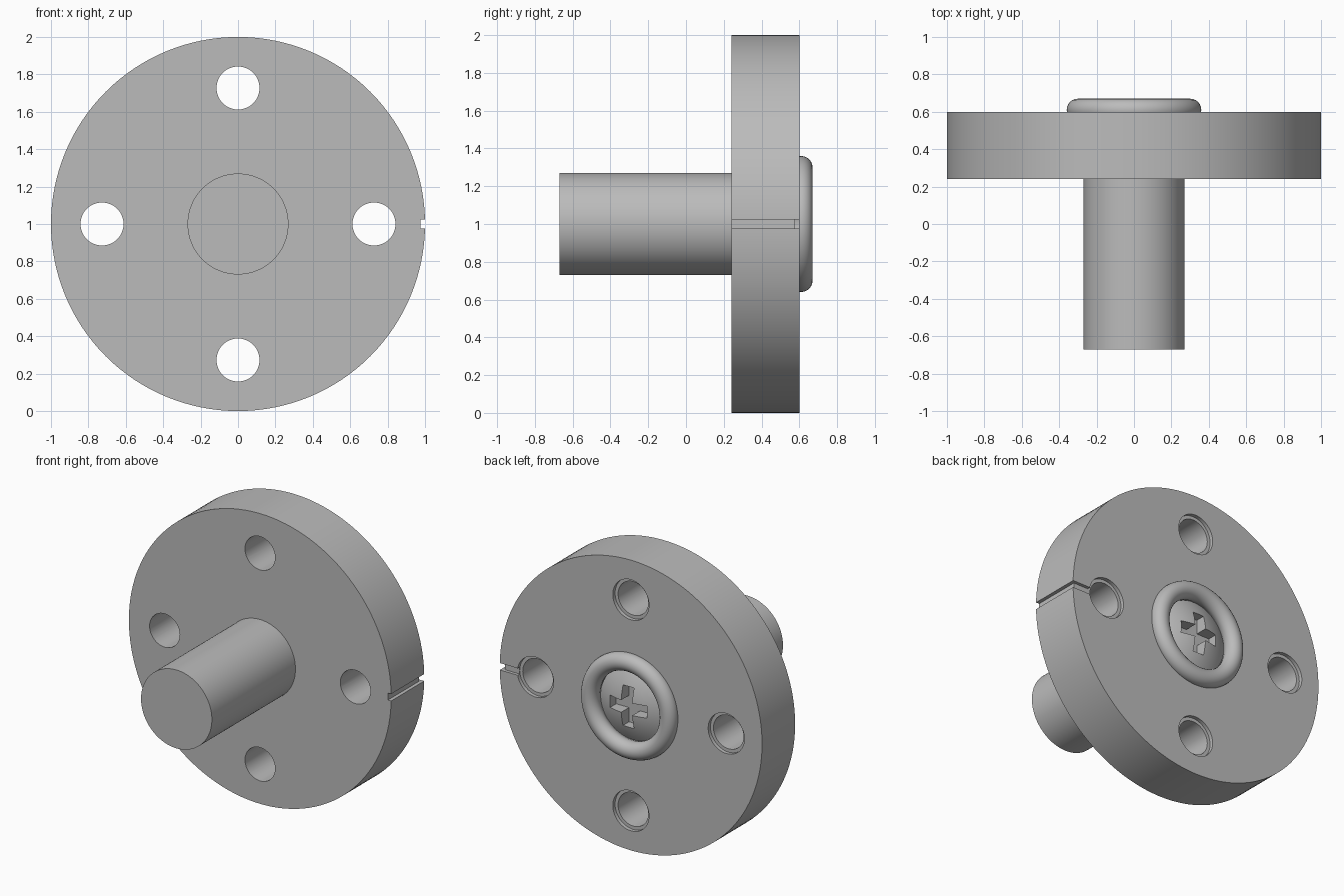
import bpy, bmesh, math
from mathutils import Matrix, Vector

old = bpy.data.objects.get("Cube")
if old:
    bpy.data.objects.remove(old, do_unlink=True)

grey = bpy.data.materials.new("plain_grey")
grey.use_nodes = True
colour = (0.5, 0.5, 0.5, 1)
grey.diffuse_color = colour
grey.node_tree.nodes["Principled BSDF"].inputs["Base Color"].default_value = colour

AXIS = Vector((0, 0, 1))


def add_object(name, bm):
    bmesh.ops.recalc_face_normals(bm, faces=bm.faces)
    mesh = bpy.data.meshes.new(name)
    bm.to_mesh(mesh)
    bm.free()
    mesh.materials.append(grey)
    obj = bpy.data.objects.new(name, mesh)
    bpy.context.collection.objects.link(obj)
    return obj


def lathe(name, profile, centre=AXIS, steps=96, closed=False):
    """Turn a (radius, y) profile about a line parallel to y."""
    bm = bmesh.new()
    verts = [bm.verts.new((r, y, 0)) for r, y in profile]
    pairs = list(zip(verts, verts[1:]))
    if closed:
        pairs.append((verts[-1], verts[0]))
    edges = [bm.edges.new(p) for p in pairs]
    bmesh.ops.spin(bm, geom=verts + edges, cent=(0, 0, 0), axis=(0, 1, 0),
                   angle=math.tau, steps=steps)
    bmesh.ops.remove_doubles(bm, verts=bm.verts, dist=0.0001)
    bmesh.ops.translate(bm, verts=bm.verts, vec=centre)
    return add_object(name, bm)


def box(name, low, high):
    low, high = Vector(low), Vector(high)
    bm = bmesh.new()
    size = Matrix.Diagonal((*(high - low), 1))
    bmesh.ops.create_cube(bm, size=1, matrix=Matrix.Translation((low + high) / 2) @ size)
    return add_object(name, bm)


def cut(target, cutter):
    cutter.hide_render = True
    mod = target.modifiers.new("cut", "BOOLEAN")
    mod.operation = "DIFFERENCE"
    mod.solver = "EXACT"
    mod.object = cutter
    bpy.context.view_layer.objects.active = target
    bpy.ops.object.modifier_apply(modifier=mod.name)
    bpy.data.objects.remove(cutter, do_unlink=True)


# Round flange with a shallow seat for the screw
front, back = 0.24, 0.60
seat = 0.5
flange = lathe("flange", [(0, front), (1, front), (1, back),
                          (0.25, back), (0.25, seat), (0, seat)], steps=128)

# Four bolt holes, slightly counterbored at the back
for i in range(4):
    a = i * math.pi / 2
    centre = AXIS + 0.727 * Vector((math.cos(a), 0, math.sin(a)))
    step = back - 0.025
    cut(flange, lathe("hole_cutter", [(0, 0.1), (0.115, 0.1), (0.115, step),
                                      (0.138, step), (0.138, 0.7), (0, 0.7)], centre, 48))

# Index notch across the rim and its groove to the left hole
cut(flange, box("notch_cutter", (0.975, 0.1, 0.976), (1.1, 0.7, 1.024)))
cut(flange, box("groove_cutter", (0.75, back - 0.022, 0.976), (1.1, 0.7, 1.024)))

# Shaft
shaft = lathe("shaft", [(0, -0.67), (0.27, -0.67), (0.27, 0.25), (0, 0.25)])

# Rounded rim around the screw
tube = 0.06
rim = lathe("screw_rim", [(0.3 + tube * math.cos(t * math.tau / 24),
                           0.61 + tube * math.sin(t * math.tau / 24))
                          for t in range(24)], closed=True)

# Domed screw head with a cross recess
head_radius, top, drop = 0.245, 0.65, 0.07
dome = [(head_radius * i / 10, top - drop * (i / 10) ** 2) for i in range(11)]
screw = lathe("screw_head", dome + [(head_radius, seat), (0, seat)])
long, half = 0.14, 0.042
for dx, dz in ((long, half), (half, long)):
    cut(screw, box("cross_cutter", (-dx, 0.56, 1 - dz), (dx, 0.8, 1 + dz)))

# Smooth curved faces, keep edges sharp
for obj in bpy.context.view_layer.objects:
    obj.select_set(obj in (flange, shaft, rim, screw))
bpy.context.view_layer.objects.active = flange
bpy.ops.object.shade_smooth_by_angle(angle=math.radians(30))
